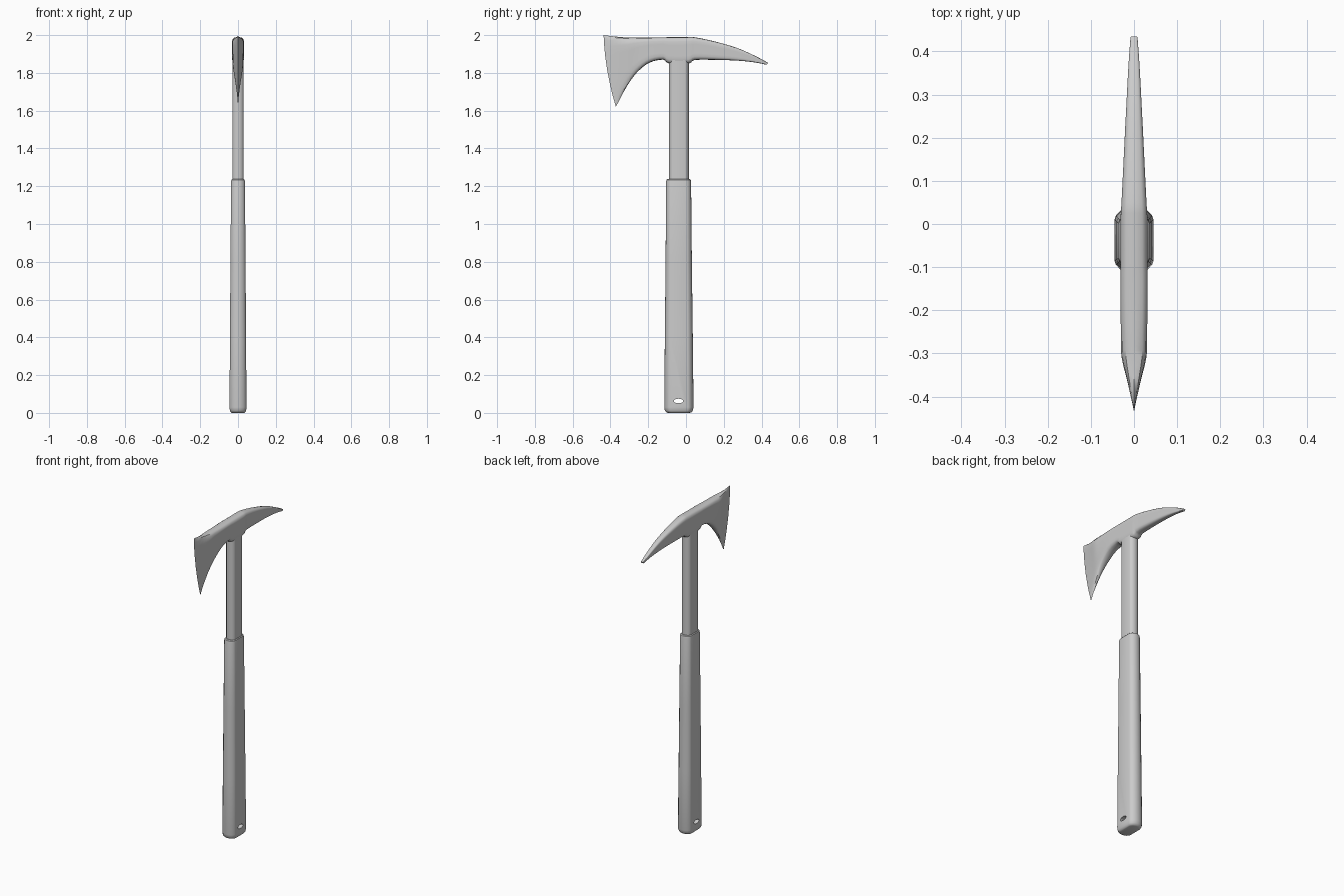
import bpy, bmesh, math

if "Cube" in bpy.data.objects:
    bpy.data.objects.remove(bpy.data.objects["Cube"])


def loft(name, rings, cap_end=True, angle=35):
    """Skin a list of equal-length rings into one closed object."""
    bm = bmesh.new()
    rows = [[bm.verts.new(p) for p in ring] for ring in rings]
    n = len(rows[0])
    for a, b in zip(rows, rows[1:]):
        for i in range(n):
            j = (i + 1) % n
            bm.faces.new((a[i], a[j], b[j], b[i]))
    bm.faces.new(rows[0][::-1])
    if cap_end:
        bm.faces.new(rows[-1])
    bmesh.ops.remove_doubles(bm, verts=bm.verts, dist=1e-4)
    bmesh.ops.recalc_face_normals(bm, faces=bm.faces)
    mesh = bpy.data.meshes.new(name)
    bm.to_mesh(mesh)
    bm.free()
    ob = bpy.data.objects.new(name, mesh)
    bpy.context.collection.objects.link(ob)
    smooth(ob, angle)
    return ob


def smooth(ob, angle):
    bpy.ops.object.select_all(action='DESELECT')
    bpy.context.view_layer.objects.active = ob
    ob.select_set(True)
    bpy.ops.object.shade_smooth_by_angle(angle=math.radians(angle))


def shaft_ring(z, hx, y0, y1):
    """Rounded, chamfered section of the handle."""
    c, hy = (y0 + y1) / 2, (y1 - y0) / 2
    q = [(1, .62), (.93, .74), (.66, .9), (.3, .985), (0, 1)]
    q = q + [(-u, v) for u, v in q[-2::-1]]
    q = q + [(-u, -v) for u, v in q]
    return [(hx * u, c + hy * v, z) for u, v in q]


def spline(rows, steps):
    """Catmull-Rom resampling of station rows."""
    out = []
    for i in range(len(rows) - 1):
        quad = (rows[max(i - 1, 0)], rows[i], rows[i + 1], rows[min(i + 2, len(rows) - 1)])
        for s in range(steps):
            t = s / steps
            out.append([.5 * (2 * b + (c - a) * t + (2 * a - 5 * b + 4 * c - d) * t * t
                              + (3 * b - a - 3 * c + d) * t ** 3) for a, b, c, d in zip(*quad)])
    return out + [list(rows[-1])]


# grip sleeve with rounded ends
grip = loft("grip", [shaft_ring(*r) for r in (
    (0.0, .032, -.095, .02), (.003, .038, -.104, .029), (.012, .043, -.112, .036),
    (.03, .045, -.115, .04), (.4, .0425, -.112, .036), (.8, .04, -.108, .031),
    (1.225, .0365, -.105, .027), (1.234, .035, -.103, .025), (1.238, .031, -.098, .02))])

# lanyard hole through the grip
bpy.ops.mesh.primitive_cylinder_add(vertices=24, radius=1, depth=.2,
                                    location=(0, -.04, .063), rotation=(0, math.pi / 2, 0))
cutter = bpy.context.object
cutter.name = "lanyard_hole_cutter"
cutter.scale = (.012, .025, 1)
cutter.hide_render = True
mod = grip.modifiers.new("lanyard_hole", 'BOOLEAN')
mod.operation, mod.solver, mod.object = 'DIFFERENCE', 'EXACT', cutter
bpy.context.view_layer.objects.active = grip
bpy.ops.object.modifier_apply(modifier=mod.name)
bpy.data.objects.remove(cutter)
smooth(grip, 35)

# steel neck between the grip and the head
loft("neck", [shaft_ring(z, .03, -.09, .015) for z in (1.2, 1.5, 1.92)])

# head stations: top y, top z, bottom y, bottom z, top half width, bottom half width, edge bulge
stations = [
    (.435, 1.853, .427, 1.843, .008, .008, 0),
    (.37, 1.888, .36, 1.856, .013, .012, 0),
    (.27, 1.932, .27, 1.865, .018, .018, 0),
    (.15, 1.967, .15, 1.869, .024, .024, 0),
    (.05, 1.988, .045, 1.868, .029, .029, 0),
    (.01, 1.990, .015, 1.850, .031, .031, 0),
    (-.09, 1.989, -.09, 1.850, .031, .031, 0),
    (-.125, 1.988, -.12, 1.870, .031, .031, 0),
    (-.2, 1.987, -.19, 1.856, .031, .031, 0),
    (-.26, 1.987, -.25, 1.812, .031, .027, 0),
    (-.31, 1.987, -.295, 1.757, .031, .019, 0),
    (-.37, 1.992, -.335, 1.690, .016, .009, .005),
    (-.436, 2.0, -.371, 1.62, 0, 0, .013)]

# rows across the section: position from top to bottom, width factor
section = [(.02, .6), (.07, .88), (.16, 1), (.3, 1), (.5, 1), (.7, 1), (.84, 1), (.93, .88), (.98, .6)]


def head_ring(ty, tz, by, bz, wt, wb, bulge):
    def pt(t, k, side):
        w = max(wt + (wb - wt) * t, 0) * k
        return (side * w, ty + (by - ty) * t - bulge * 4 * t * (1 - t), tz + (bz - tz) * t)
    return ([pt(0, 0, 1)] + [pt(t, k, 1) for t, k in section] + [pt(1, 0, 1)]
            + [pt(t, k, -1) for t, k in reversed(section)])


# one-piece head: axe blade at the front, curved pick at the back
loft("axe_head", [head_ring(*s) for s in spline(stations, 3)], cap_end=False, angle=40)
